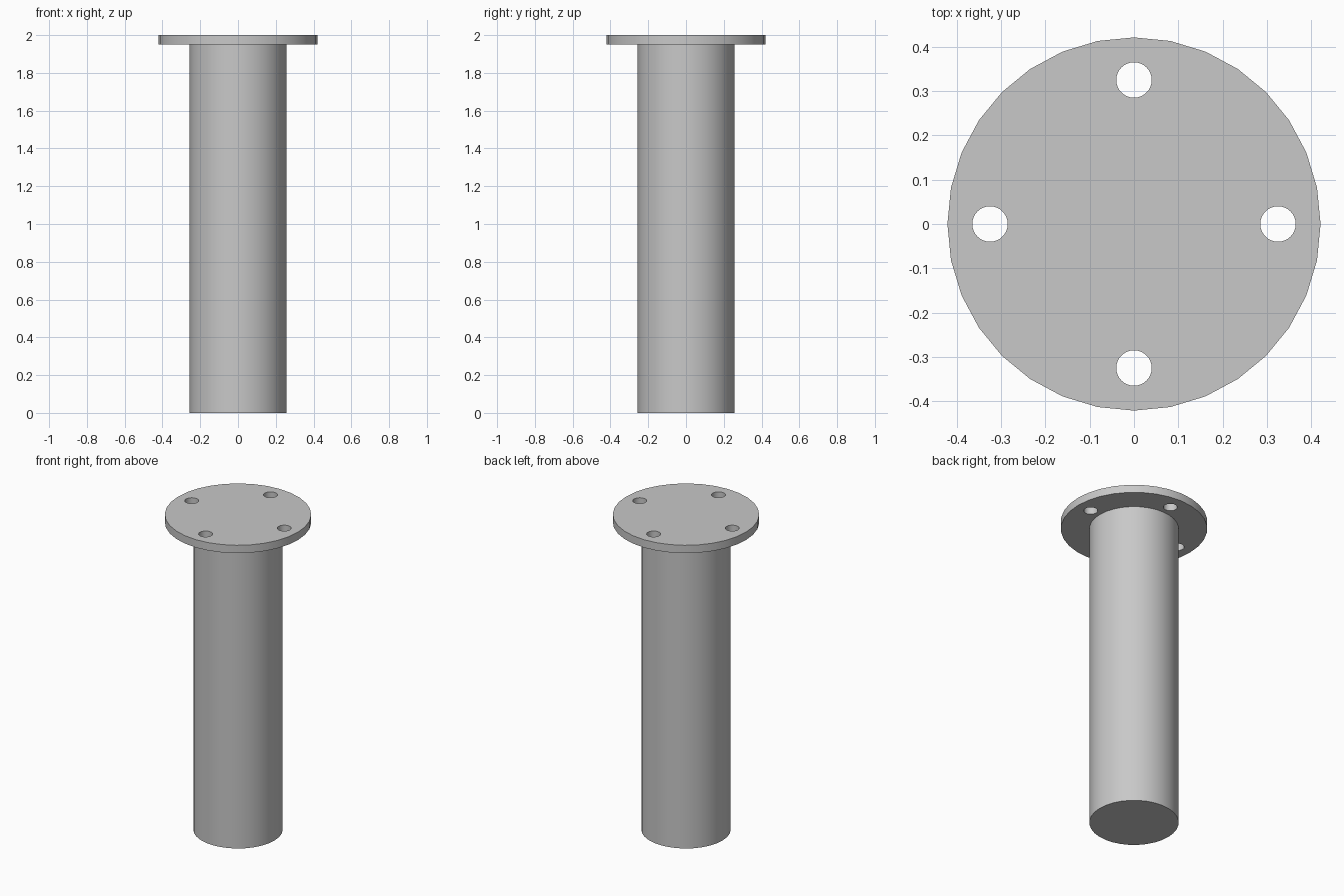
import bpy
from math import cos, sin, pi, radians

default_cube = bpy.data.objects.get("Cube")
if default_cube:
    bpy.data.objects.remove(default_cube, do_unlink=True)

HEIGHT = 2.0
PLATE_BOTTOM = 1.95
SIDES = 32

# Single plain metal colour
metal = bpy.data.materials.new("grey_metal")
metal.use_nodes = True
colour = (0.58, 0.58, 0.58, 1)
metal.diffuse_color = colour
metal.node_tree.nodes["Principled BSDF"].inputs["Base Color"].default_value = colour


def cylinder(name, radius, bottom, top, x=0, y=0):
    bpy.ops.mesh.primitive_cylinder_add(
        vertices=SIDES, radius=radius, depth=top - bottom,
        location=(x, y, (bottom + top) / 2))
    obj = bpy.context.object
    obj.name = name
    obj.data.materials.append(metal)
    return obj


def smooth(obj):
    bpy.ops.object.select_all(action="DESELECT")
    obj.select_set(True)
    bpy.context.view_layer.objects.active = obj
    bpy.ops.object.shade_smooth_by_angle(angle=radians(30))


# Solid round column
column = cylinder("column", 0.257, 0, PLATE_BOTTOM)
smooth(column)

# Mounting plate with four bolt holes cut right through
plate = cylinder("mounting_plate", 0.421, PLATE_BOTTOM, HEIGHT)
for i in range(4):
    angle = i * pi / 2
    cutter = cylinder("bolt_hole_cutter", 0.04, PLATE_BOTTOM - 0.05, HEIGHT + 0.05,
                      0.325 * cos(angle), 0.325 * sin(angle))
    cutter.hide_render = True
    hole = plate.modifiers.new("bolt_hole", "BOOLEAN")
    hole.operation = "DIFFERENCE"
    hole.solver = "EXACT"
    hole.object = cutter
    bpy.context.view_layer.objects.active = plate
    bpy.ops.object.modifier_apply(modifier=hole.name)
    bpy.data.objects.remove(cutter, do_unlink=True)
smooth(plate)
